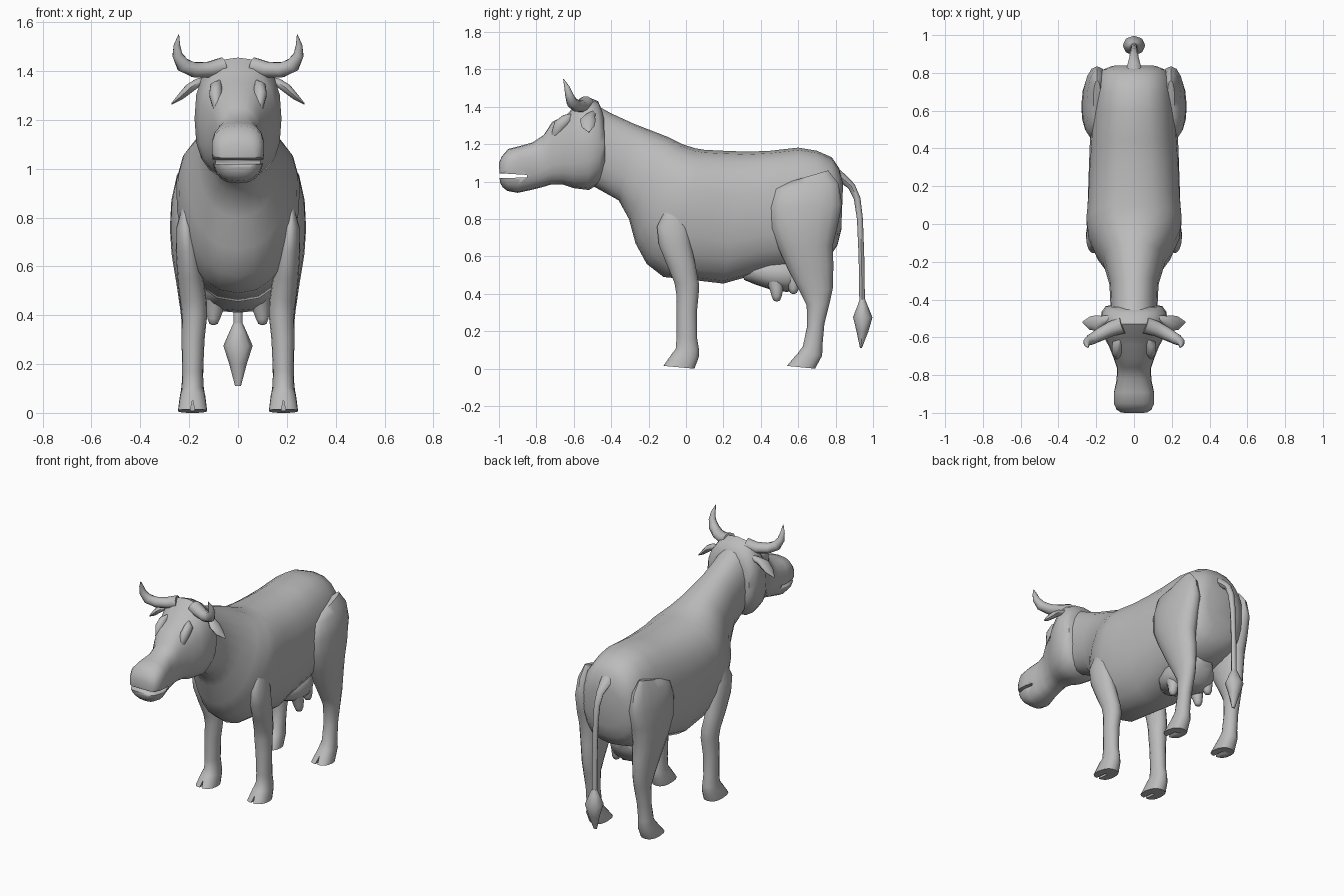
import bpy, bmesh, math
from mathutils import Vector

hide = bpy.data.materials.new("grey_hide")
hide.diffuse_color = (0.5, 0.5, 0.5, 1)


def finish(name, bm, angle=50):
    bmesh.ops.recalc_face_normals(bm, faces=bm.faces)
    me = bpy.data.meshes.new(name)
    bm.to_mesh(me)
    bm.free()
    me.materials.append(hide)
    ob = bpy.data.objects.new(name, me)
    bpy.context.collection.objects.link(ob)
    select(ob)
    bpy.ops.object.shade_smooth_by_angle(angle=math.radians(angle))
    return ob


def select(ob):
    bpy.ops.object.select_all(action='DESELECT')
    ob.select_set(True)
    bpy.context.view_layer.objects.active = ob


def skin(rings):
    """Join rings of points into a closed tube."""
    bm = bmesh.new()
    vs = [[bm.verts.new(p) for p in r] for r in rings]
    n = len(vs[0])
    for a, b in zip(vs, vs[1:]):
        for k in range(n):
            bm.faces.new((a[k], a[(k + 1) % n], b[(k + 1) % n], b[k]))
    bm.faces.new(vs[0])
    bm.faces.new(vs[-1])
    return bm


def loft(name, sections, n=16, angle=50):
    """Section: y, z of one edge, y, z of the other, x centre, half width, squareness, taper."""
    rings = []
    for y1, z1, y2, z2, xc, w, p, e in sections:
        ring = []
        for k in range(n):
            a = 2 * math.pi * k / n
            c, s = math.cos(a), math.sin(a)
            c = math.copysign(abs(c) ** (2 / p), c)
            s = math.copysign(abs(s) ** (2 / p), s)
            ring.append(((xc + w * s * (1 + e * c)),
                         (y1 + y2) / 2 + (y1 - y2) / 2 * c,
                         (z1 + z2) / 2 + (z1 - z2) / 2 * c))
        rings.append(ring)
    return finish(name, skin(rings), angle)


def tube(name, pts, n=10, side=Vector((0, 1, 0))):
    """Point: x, y, z, radius along side, radius across."""
    rings = []
    for i, p in enumerate(pts):
        c = Vector(p[:3])
        t = (Vector(pts[min(i + 1, len(pts) - 1)][:3]) - Vector(pts[max(i - 1, 0)][:3])).normalized()
        u = (side - t * side.dot(t)).normalized()
        v = t.cross(u)
        rings.append([c + u * p[3] * math.cos(2 * math.pi * k / n) + v * p[4] * math.sin(2 * math.pi * k / n)
                      for k in range(n)])
    return finish(name, skin(rings))


def apply(ob, mod):
    select(ob)
    bpy.ops.object.modifier_apply(modifier=mod.name)


def mirror(ob):
    m = ob.modifiers.new("mirror", 'MIRROR')
    m.use_mirror_merge = False
    apply(ob, m)


def cut(ob, corners, axis, lo, hi):
    """Cut a triangular prism out of ob, running along the given axis."""
    rings = [[(t, *c) if axis == 'x' else (c[0], t, c[1]) for c in corners] for t in (lo, hi)]
    tool = finish("cutter", skin(rings))
    m = ob.modifiers.new("cut", 'BOOLEAN')
    m.object, m.operation, m.solver = tool, 'DIFFERENCE', 'EXACT'
    apply(ob, m)
    bpy.data.objects.remove(tool)


# Body with neck
loft("body", [
    (-0.50, 1.42, -0.54, 1.00, 0, 0.12, 2.2, 0),
    (-0.40, 1.365, -0.45, 0.95, 0, 0.125, 2.2, 0),
    (-0.28, 1.31, -0.36, 0.90, 0, 0.13, 2.2, 0),
    (-0.10, 1.24, -0.305, 0.80, 0, 0.165, 2.2, 0.05),
    (-0.02, 1.20, -0.27, 0.67, 0, 0.21, 2.2, 0.12),
    (0.05, 1.178, -0.21, 0.56, 0, 0.24, 2.2, 0.18),
    (0.10, 1.17, -0.12, 0.49, 0, 0.25, 2.3, 0.15),
    (0.20, 1.165, 0.03, 0.475, 0, 0.245, 2.3, 0.08),
    (0.33, 1.16, 0.20, 0.455, 0, 0.24, 2.4, 0.05),
    (0.45, 1.165, 0.36, 0.50, 0, 0.235, 2.4, 0),
    (0.60, 1.182, 0.55, 0.53, 0, 0.225, 2.4, -0.03),
    (0.70, 1.165, 0.68, 0.56, 0, 0.215, 2.5, -0.05),
    (0.78, 1.13, 0.77, 0.60, 0, 0.20, 2.5, -0.05),
    (0.82, 1.07, 0.81, 0.66, 0, 0.17, 2.5, 0),
    (0.84, 0.99, 0.83, 0.74, 0, 0.12, 2.4, 0)], 20, 60)

# Head with an open mouth
head = loft("head", [
    (-0.44, 1.36, -0.43, 1.06, 0, 0.15, 2.3, 0),
    (-0.47, 1.43, -0.46, 0.99, 0, 0.172, 2.4, 0),
    (-0.53, 1.455, -0.52, 0.955, 0, 0.178, 2.5, 0),
    (-0.60, 1.40, -0.60, 0.965, 0, 0.158, 2.5, 0),
    (-0.64, 1.355, -0.66, 0.985, 0, 0.132, 2.5, 0),
    (-0.715, 1.32, -0.72, 0.985, 0, 0.105, 2.5, 0.05),
    (-0.76, 1.25, -0.77, 0.97, 0, 0.09, 2.4, 0),
    (-0.82, 1.21, -0.83, 0.955, 0, 0.092, 2.5, 0),
    (-0.89, 1.19, -0.90, 0.94, 0, 0.107, 2.7, 0.05),
    (-0.95, 1.175, -0.955, 0.95, 0, 0.106, 2.7, 0.08),
    (-0.985, 1.135, -0.98, 0.97, 0, 0.092, 2.6, 0.08),
    (-1.0, 1.10, -0.995, 0.995, 0, 0.07, 2.5, 0)], 20)
cut(head, [(-1.05, 1.048), (-0.85, 1.036), (-0.85, 1.022), (-1.05, 1.018)], 'x', -0.3, 0.3)

# Brow ridges above the eye hollows
mirror(tube("brows", [(0.075, -0.61, 1.36, 0.005, 0.005), (0.09, -0.635, 1.335, 0.03, 0.025),
                      (0.09, -0.675, 1.30, 0.035, 0.028), (0.085, -0.70, 1.25, 0.02, 0.018),
                      (0.08, -0.71, 1.22, 0.003, 0.003)]))

# Horns, sweeping out and up
mirror(tube("horns", [(0.06, -0.535, 1.418, 0.045, 0.04), (0.12, -0.555, 1.405, 0.04, 0.034),
                      (0.18, -0.585, 1.405, 0.035, 0.032), (0.225, -0.61, 1.425, 0.03, 0.031),
                      (0.248, -0.625, 1.465, 0.022, 0.022), (0.25, -0.637, 1.505, 0.014, 0.014),
                      (0.243, -0.655, 1.548, 0.002, 0.002)]))

# Drooping leaf-shaped ears
mirror(tube("ears", [(0.13, -0.50, 1.36, 0.018, 0.018), (0.165, -0.51, 1.352, 0.025, 0.018),
                     (0.20, -0.525, 1.328, 0.042, 0.02), (0.235, -0.525, 1.295, 0.035, 0.014),
                     (0.272, -0.52, 1.265, 0.004, 0.003)]))

# Front legs with cloven hooves
front_legs = loft("front_legs", [
    (-0.11, 0.85, -0.02, 0.83, 0.215, 0.015, 2, 0),
    (-0.155, 0.76, 0.01, 0.755, 0.215, 0.038, 2, 0),
    (-0.145, 0.66, 0.025, 0.67, 0.205, 0.05, 2, 0),
    (-0.10, 0.55, 0.05, 0.56, 0.195, 0.053, 2, 0),
    (-0.062, 0.46, 0.07, 0.45, 0.182, 0.054, 2, 0),
    (-0.052, 0.40, 0.068, 0.40, 0.178, 0.052, 2, 0),
    (-0.05, 0.30, 0.058, 0.30, 0.184, 0.047, 2, 0),
    (-0.05, 0.17, 0.06, 0.16, 0.186, 0.043, 2, 0),
    (-0.055, 0.105, 0.07, 0.10, 0.186, 0.045, 2.1, 0),
    (-0.075, 0.08, 0.068, 0.06, 0.186, 0.052, 2.3, 0.05),
    (-0.122, 0.015, 0.045, 0.0, 0.186, 0.06, 2.5, 0.08)])
cut(front_legs, [(0.171, -0.02), (0.186, 0.055), (0.201, -0.02)], 'y', -0.2, -0.04)
mirror(front_legs)

# Hind legs with broad thighs and cloven hooves
hind_legs = loft("hind_legs", [
    (0.54, 0.995, 0.76, 1.06, 0.195, 0.02, 2.2, 0),
    (0.47, 0.96, 0.815, 0.99, 0.195, 0.055, 2.3, 0.1),
    (0.44, 0.86, 0.835, 0.88, 0.195, 0.078, 2.2, 0.08),
    (0.45, 0.75, 0.81, 0.76, 0.195, 0.084, 2.2, 0.05),
    (0.495, 0.64, 0.785, 0.66, 0.192, 0.08, 2.1, 0),
    (0.55, 0.52, 0.788, 0.55, 0.186, 0.067, 2, 0),
    (0.61, 0.41, 0.785, 0.43, 0.183, 0.053, 2, 0),
    (0.645, 0.34, 0.77, 0.36, 0.182, 0.047, 2, 0),
    (0.648, 0.23, 0.74, 0.24, 0.184, 0.043, 2, 0),
    (0.625, 0.12, 0.73, 0.13, 0.186, 0.043, 2, 0),
    (0.60, 0.085, 0.728, 0.07, 0.186, 0.05, 2.3, 0.05),
    (0.538, 0.015, 0.69, 0.0, 0.186, 0.06, 2.5, 0.08)])
cut(hind_legs, [(0.171, -0.02), (0.186, 0.055), (0.201, -0.02)], 'y', 0.45, 0.62)
mirror(hind_legs)

# Udder and four teats
loft("udder", [
    (0.30, 0.54, 0.31, 0.475, 0, 0.05, 2, 0),
    (0.36, 0.58, 0.37, 0.45, 0, 0.11, 2.2, 0),
    (0.45, 0.60, 0.46, 0.42, 0, 0.14, 2.4, 0),
    (0.54, 0.60, 0.54, 0.41, 0, 0.14, 2.4, 0),
    (0.61, 0.60, 0.61, 0.43, 0, 0.12, 2.3, 0),
    (0.67, 0.60, 0.66, 0.51, 0, 0.06, 2, 0)])
for label, y, z in (("front_teats", 0.485, 0.36), ("rear_teats", 0.575, 0.40)):
    mirror(tube(label, [(0.09, y - 0.01, z + 0.11, 0.045, 0.04), (0.095, y, z + 0.06, 0.035, 0.035),
                        (0.10, y, z + 0.025, 0.026, 0.027), (0.10, y, z + 0.005, 0.018, 0.018),
                        (0.10, y, z, 0.006, 0.006)]))

# Tail and its pointed tuft
X = Vector((1, 0, 0))
tube("tail", [(0, 0.78, 1.06, 0.05, 0.03), (0, 0.84, 1.015, 0.036, 0.025), (0, 0.885, 0.975, 0.024, 0.02),
              (0, 0.915, 0.91, 0.02, 0.018), (0, 0.93, 0.80, 0.018, 0.016), (0, 0.938, 0.60, 0.017, 0.015),
              (0, 0.942, 0.34, 0.018, 0.015)], 8, X)
tube("tail_tuft", [(0, 0.943, 0.37, 0.018, 0.015), (0, 0.944, 0.335, 0.034, 0.028),
                   (0, 0.945, 0.275, 0.06, 0.052), (0, 0.943, 0.20, 0.036, 0.032),
                   (0, 0.935, 0.11, 0.012, 0.005)], 8, X)
